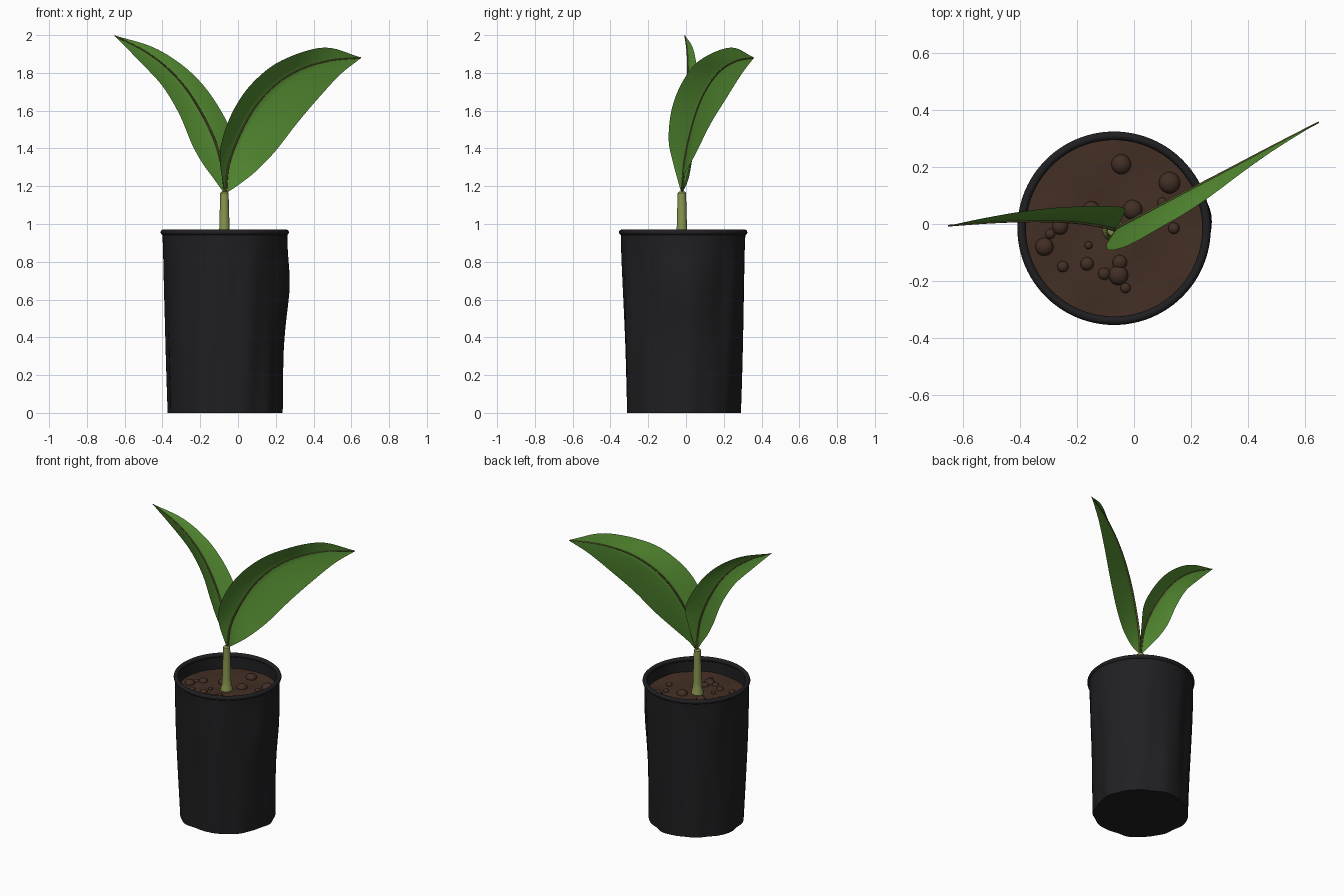
import bpy, bmesh, math, random
from mathutils import Vector

if "Cube" in bpy.data.objects:
    bpy.data.objects.remove(bpy.data.objects["Cube"])

random.seed(4)
CX, CY = -0.07, -0.015


def mat(name, r, g, b):
    m = bpy.data.materials.new(name)
    m.diffuse_color = (r, g, b, 1)
    m.use_nodes = True
    m.node_tree.nodes["Principled BSDF"].inputs["Base Color"].default_value = m.diffuse_color
    return m


BLACK = mat("black_plastic", 0.014, 0.014, 0.016)
SOIL = mat("soil_brown", 0.055, 0.028, 0.018)
STEM = mat("stem_green", 0.25, 0.31, 0.08)
LEAF = mat("leaf_green", 0.085, 0.25, 0.03)
RIB = mat("rib_olive", 0.13, 0.12, 0.035)


def make(name, verts, faces, material):
    me = bpy.data.meshes.new(name)
    me.from_pydata(verts, [], faces)
    bm = bmesh.new()
    bm.from_mesh(me)
    bmesh.ops.recalc_face_normals(bm, faces=bm.faces)
    bm.to_mesh(me)
    bm.free()
    ob = bpy.data.objects.new(name, me)
    bpy.context.collection.objects.link(ob)
    me.materials.append(material)
    bpy.ops.object.select_all(action='DESELECT')
    bpy.context.view_layer.objects.active = ob
    ob.select_set(True)
    bpy.ops.object.shade_smooth_by_angle(angle=math.radians(45))
    return ob


def rings(name, rows, n, material, cap_start=False, cap_end=False, closed=False):
    """Skin a list of vertex rings, each with n points."""
    verts = [v for row in rows for v in row]
    k = len(rows)
    faces = [(i * n + j, i * n + (j + 1) % n,
              ((i + 1) % k) * n + (j + 1) % n, ((i + 1) % k) * n + j)
             for i in range(k if closed else k - 1) for j in range(n)]
    if cap_start:
        faces.append(tuple(range(n)))
    if cap_end:
        faces.append(tuple(range((k - 1) * n, k * n)))
    return make(name, verts, faces, material)


def circle(r, z, n, cx=CX, cy=CY):
    return [(cx + r * math.cos(a), cy + r * math.sin(a), z)
            for a in (2 * math.pi * j / n for j in range(n))]


def spline(pts, steps):
    """Catmull-Rom curve through the points."""
    p = [Vector(q) for q in pts]
    p = [2 * p[0] - p[1]] + p + [2 * p[-1] - p[-2]]
    out = []
    for i in range(1, len(p) - 2):
        a, b, c, d = p[i - 1:i + 3]
        for s in range(steps):
            t = s / steps
            out.append(0.5 * (2 * b + (c - a) * t + (2 * a - 5 * b + 4 * c - d) * t * t
                              + (3 * b - a - 3 * c + d) * t ** 3))
    return out + [p[-2]]


# Crumpled nursery pot: slightly tapered wall with soft dents
def wall(a, z):
    h = z / 0.955
    fade = 1 - h ** 6
    r = 0.300 + 0.030 * h
    side = math.exp(-(math.atan2(math.sin(a), math.cos(a)) / 0.5) ** 2)
    r += side * (0.020 * math.exp(-((z - 0.68) / 0.17) ** 2)
                 - 0.006 * math.exp(-((z - 0.3) / 0.15) ** 2))
    r += fade * (0.004 * math.sin(5 * a + 2 * z) + 0.004 * math.sin(9 * a + 1 - 3 * z)
                 + 0.002 * math.sin(15 * a))
    return r


N = 96


def wall_ring(z, inset=0):
    out = []
    for j in range(N):
        a = 2 * math.pi * j / N
        r = wall(a, z) - inset
        out.append((CX + r * math.cos(a), CY + r * math.sin(a), z))
    return out


rows = [wall_ring(0.955 * i / 24) for i in range(25)]
rows += [wall_ring(0.955 - 0.03 * i, 0.012) for i in range(5)]
rings("pot", rows, N, BLACK, cap_start=True)

# Rolled rim
rows = [circle(0.325 + 0.015 * math.cos(t), 0.956 + 0.015 * math.sin(t), N)
        for t in (2 * math.pi * i / 12 for i in range(12))]
rings("pot_rim", rows, N, BLACK, closed=True)

# Soil surface with shallow bumps
rows = []
for i in range(13):
    r = 0.004 + 0.314 * i / 12
    rows.append([(x, y, z + 0.006 * math.sin(19 * x + 1) * math.cos(17 * y))
                 for x, y, z in circle(r, 0.868, 48)])
rings("soil", rows, 48, SOIL, cap_start=True)

# Clods of soil: x, y, radius
clods = [(-.045, .21, .035), (.125, .145, .038), (-.315, -.08, .032), (-.055, -.18, .035),
         (-.165, -.14, .024), (-.25, -.15, .02), (-.03, -.225, .018), (-.05, -.135, .026),
         (-.105, -.175, .022), (.14, -.015, .02), (-.16, -.075, .014), (-.295, -.035, .018),
         (-.15, .05, .03), (-.005, .05, .035), (.1, .075, .018), (-.26, -.01, .028)]
for i, (x, y, r) in enumerate(clods):
    prof = [math.pi * k / 8 for k in range(9)]
    rows = [circle(max(r * math.sin(t), 0.0005), 0.871 - 0.75 * r * math.cos(t), 14, x, y)
            for t in prof]
    rings("soil_clod_%02d" % (i + 1), rows, 14, SOIL, True, True)

# Stem, flared at the foot
rows = [circle(r, z, 20, -0.072, -0.022) for r, z in
        [(.040, .85), (.038, .88), (.030, .905), (.028, .95), (.025, 1.06), (.022, 1.165), (.014, 1.172)]]
rings("stem", rows, 20, STEM, True, True)


# Folded leaf: skin between upper edge, midrib and lower edge
def leaf(name, mid, upper, lower):
    m, u, l = (spline(c, 6) for c in (mid, upper, lower))
    across = 6
    verts, faces = [], []
    for a, b, c in zip(u, m, l):
        fold = b - (a + c) / 2
        for k in range(2 * across + 1):
            t = abs(k - across) / across
            p = b.lerp(a if k < across else c, t)
            verts.append(p + fold * 0.3 * t * (1 - t))
    w = 2 * across + 1
    for i in range(len(m) - 1):
        for k in range(w - 1):
            faces.append((i * w + k, i * w + k + 1, (i + 1) * w + k + 1, (i + 1) * w + k))
    make(name, verts, faces, LEAF)

    rib = []
    for i, p in enumerate(m):
        d = (m[min(i + 1, len(m) - 1)] - m[max(i - 1, 0)]).normalized()
        s = d.cross(Vector((0, 1, 0))).normalized()
        v = d.cross(s)
        r = 0.007 - 0.004 * i / (len(m) - 1)
        rib.append([p + r * (s * math.cos(t) + v * math.sin(t))
                    for t in (math.pi * j / 4 for j in range(8))])
    rings(name + "_midrib", rib, 8, RIB, True, True)


leaf("right_leaf",
     [(-.066, -.02, 1.16), (-.05, -.01, 1.315), (.008, .021, 1.473), (.087, .063, 1.616),
      (.193, .119, 1.733), (.325, .188, 1.817), (.484, .272, 1.865), (.65, .358, 1.88)],
     [(-.070, -.025, 1.165), (-.096, -.07, 1.33), (-.083, -.092, 1.45), (-.02, -.075, 1.61),
      (.08, -.02, 1.75), (.23, .07, 1.865), (.455, .235, 1.934), (.65, .358, 1.882)],
     [(-.060, -.02, 1.165), (.0, -.025, 1.205), (.09, .0, 1.275), (.193, .055, 1.38),
      (.31, .13, 1.53), (.42, .21, 1.66), (.54, .292, 1.79), (.65, .358, 1.878)])

leaf("left_leaf",
     [(-.068, -.02, 1.16), (-.09, -.014, 1.33), (-.13, -.005, 1.46), (-.2, .005, 1.6),
      (-.285, .01, 1.73), (-.39, .01, 1.84), (-.51, .005, 1.925), (-.653, -.006, 1.997)],
     [(-.060, -.018, 1.165), (-.038, .03, 1.35), (-.034, .055, 1.47), (-.085, .063, 1.59),
      (-.18, .062, 1.73), (-.3, .055, 1.845), (-.455, .034, 1.938), (-.653, -.006, 1.998)],
     [(-.075, -.018, 1.165), (-.125, .012, 1.235), (-.19, .03, 1.325), (-.245, .045, 1.425),
      (-.31, .05, 1.58), (-.4, .04, 1.73), (-.52, .022, 1.86), (-.653, -.006, 1.996)])
